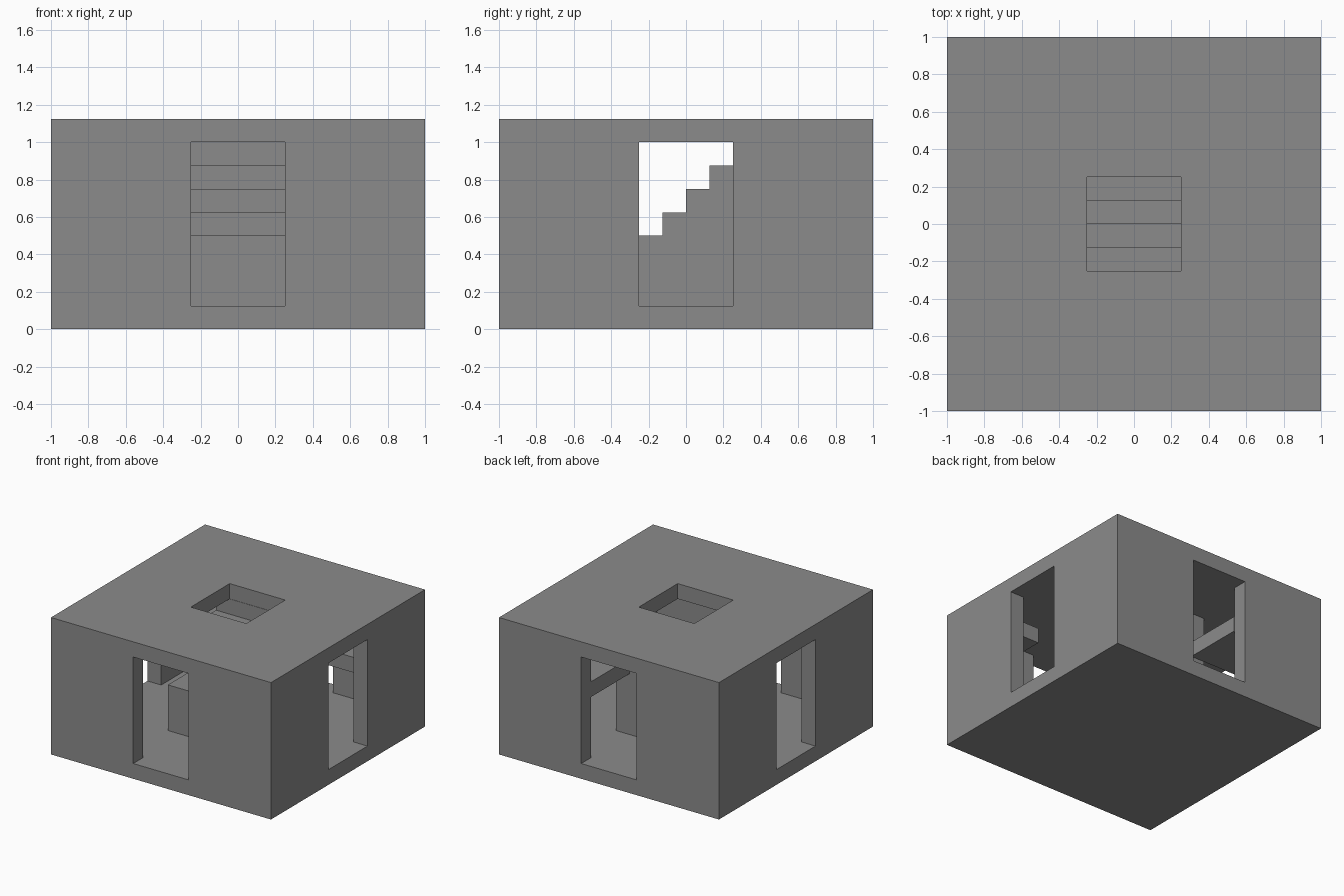
import bpy
import bmesh

old = bpy.data.objects.get("Cube")
if old:
    bpy.data.objects.remove(old, do_unlink=True)

U = 0.125            # wall thickness and step rise
TOP = 9 * U          # overall height
CEILING = 8 * U
INNER = 1 - U
GAP = 0.2525         # half width of doors and hatch
STAIR = 3 * U        # half width of the stair

grey = bpy.data.materials.new("plain_grey")
grey.use_nodes = True
grey.diffuse_color = (0.26, 0.26, 0.26, 1)
grey.node_tree.nodes["Principled BSDF"].inputs["Base Color"].default_value = grey.diffuse_color


def add_object(name, bm):
    bmesh.ops.recalc_face_normals(bm, faces=bm.faces)
    mesh = bpy.data.meshes.new(name)
    bm.to_mesh(mesh)
    bm.free()
    mesh.materials.append(grey)
    obj = bpy.data.objects.new(name, mesh)
    bpy.context.collection.objects.link(obj)
    return obj


def box(name, low, high):
    bm = bmesh.new()
    bmesh.ops.create_cube(bm, size=1)
    for v in bm.verts:
        v.co = [(a + b) / 2 + c * (b - a) for a, b, c in zip(low, high, v.co)]
    return add_object(name, bm)


# Hollow room with a door in each wall and a hatch in the roof
room = box("room_shell", (-1, -1, 0), (1, 1, TOP))
cutters = [
    box("room_cutter", (-INNER, -INNER, U), (INNER, INNER, CEILING)),
    box("side_door_cutter", (-2, -GAP, U), (2, GAP, CEILING)),
    box("front_back_door_cutter", (-GAP, -2, U), (GAP, 2, CEILING)),
    box("hatch_cutter", (-GAP, -GAP, CEILING - U), (GAP, GAP, 2)),
]
for cutter in cutters:
    cutter.hide_render = True
    cut = room.modifiers.new(cutter.name, "BOOLEAN")
    cut.operation = "DIFFERENCE"
    cut.solver = "EXACT"
    cut.object = cutter
bpy.context.view_layer.update()
evaluated = room.evaluated_get(bpy.context.evaluated_depsgraph_get())
cut_mesh = bpy.data.meshes.new_from_object(evaluated)
room.modifiers.clear()
room.data = cut_mesh
for cutter in cutters:
    bpy.data.objects.remove(cutter, do_unlink=True)

# Central stair: a stepped profile extruded across the room
profile = [(STAIR, U), (-STAIR, U), (-STAIR, 4 * U)]
for i in range(4):
    y = (i - 1) * U
    profile += [(y, (4 + i) * U), (y, (5 + i) * U)]
profile.append((STAIR, CEILING))
bm = bmesh.new()
side = bm.faces.new([bm.verts.new((-STAIR, y, z)) for y, z in profile])
extruded = bmesh.ops.extrude_face_region(bm, geom=[side])
for v in extruded["geom"]:
    if isinstance(v, bmesh.types.BMVert):
        v.co.x = STAIR
add_object("stair", bm)

# Shelves in the back corners and a higher one in the front corner
box("back_left_shelf", (2 * U, STAIR, 5 * U), (INNER, INNER, 6 * U))
box("back_right_shelf", (-INNER, STAIR, 5 * U), (-2 * U, INNER, 6 * U))
box("front_left_shelf", (5 * U, -INNER, 6 * U), (INNER, -STAIR, 7 * U))
